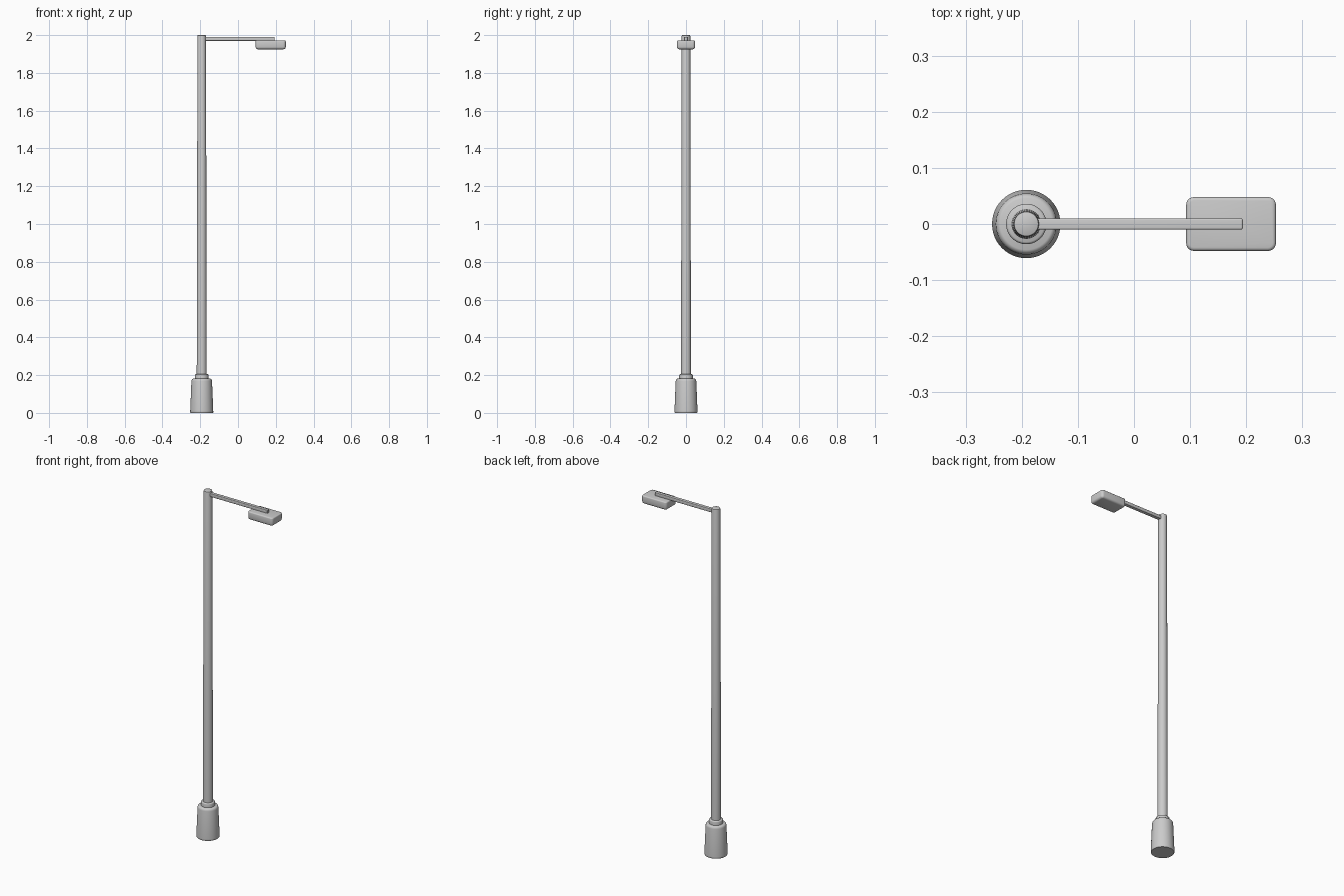
import bpy, bmesh, math

if "Cube" in bpy.data.objects:
    bpy.data.objects.remove(bpy.data.objects["Cube"])

PX = -0.192  # pole axis


def finish(name, bm, angle=40):
    bmesh.ops.recalc_face_normals(bm, faces=bm.faces)
    me = bpy.data.meshes.new(name)
    bm.to_mesh(me)
    bm.free()
    ob = bpy.data.objects.new(name, me)
    bpy.context.collection.objects.link(ob)
    bpy.ops.object.select_all(action='DESELECT')
    ob.select_set(True)
    bpy.context.view_layer.objects.active = ob
    bpy.ops.object.shade_smooth_by_angle(angle=math.radians(angle))
    return ob


def lathe(name, profile, segs=48):
    """Closed solid of revolution around the pole axis from (radius, z) points."""
    bm = bmesh.new()
    rings = [[bm.verts.new((PX + r * math.cos(2 * math.pi * i / segs),
                            r * math.sin(2 * math.pi * i / segs), z))
              for i in range(segs)] for r, z in profile]
    for a, b in zip(rings, rings[1:]):
        for i in range(segs):
            j = (i + 1) % segs
            bm.faces.new((a[i], a[j], b[j], b[i]))
    bm.faces.new(rings[0][::-1])
    bm.faces.new(rings[-1])
    return finish(name, bm)


def rounded_box(name, x, y, z, corner, edge):
    """Box with rounded vertical corners, then softened top and bottom rims."""
    bm = bmesh.new()
    bmesh.ops.create_cube(bm, size=1)
    for v in bm.verts:
        for k, (lo, hi) in enumerate((x, y, z)):
            v.co[k] = hi if v.co[k] > 0 else lo
    if corner:
        up = [e for e in bm.edges if abs(e.verts[0].co.z - e.verts[1].co.z) > 1e-4]
        bmesh.ops.bevel(bm, geom=up, offset=corner, segments=5, profile=0.5, affect='EDGES')
    for level, off in zip(z, edge):
        rim = [e for e in bm.edges if all(abs(v.co.z - level) < 1e-5 for v in e.verts)]
        bmesh.ops.bevel(bm, geom=rim, offset=off, segments=3, profile=0.5, affect='EDGES')
    return finish(name, bm)


# Tapered foot with a rounded shoulder
lathe("base", [(0.059, 0), (0.061, 0.003), (0.061, 0.01), (0.0545, 0.168),
               (0.053, 0.175), (0.050, 0.179), (0.046, 0.181)])
# Collar between foot and pole
lathe("collar", [(0.036, 0.178), (0.036, 0.200), (0.035, 0.203), (0.032, 0.205)])
# Slightly tapered pole
lathe("pole", [(0.0265, 0.2), (0.0225, 1.995), (0.0215, 1.999), (0.020, 2.0)])
# Horizontal arm
rounded_box("arm", (PX, 0.194), (-0.010, 0.010), (1.970, 1.990), 0.004, (0.003, 0.003))
# Lamp head hanging under the arm end
rounded_box("lamp_head", (0.093, 0.253), (-0.048, 0.048), (1.925, 1.972), 0.014, (0.012, 0.006))
